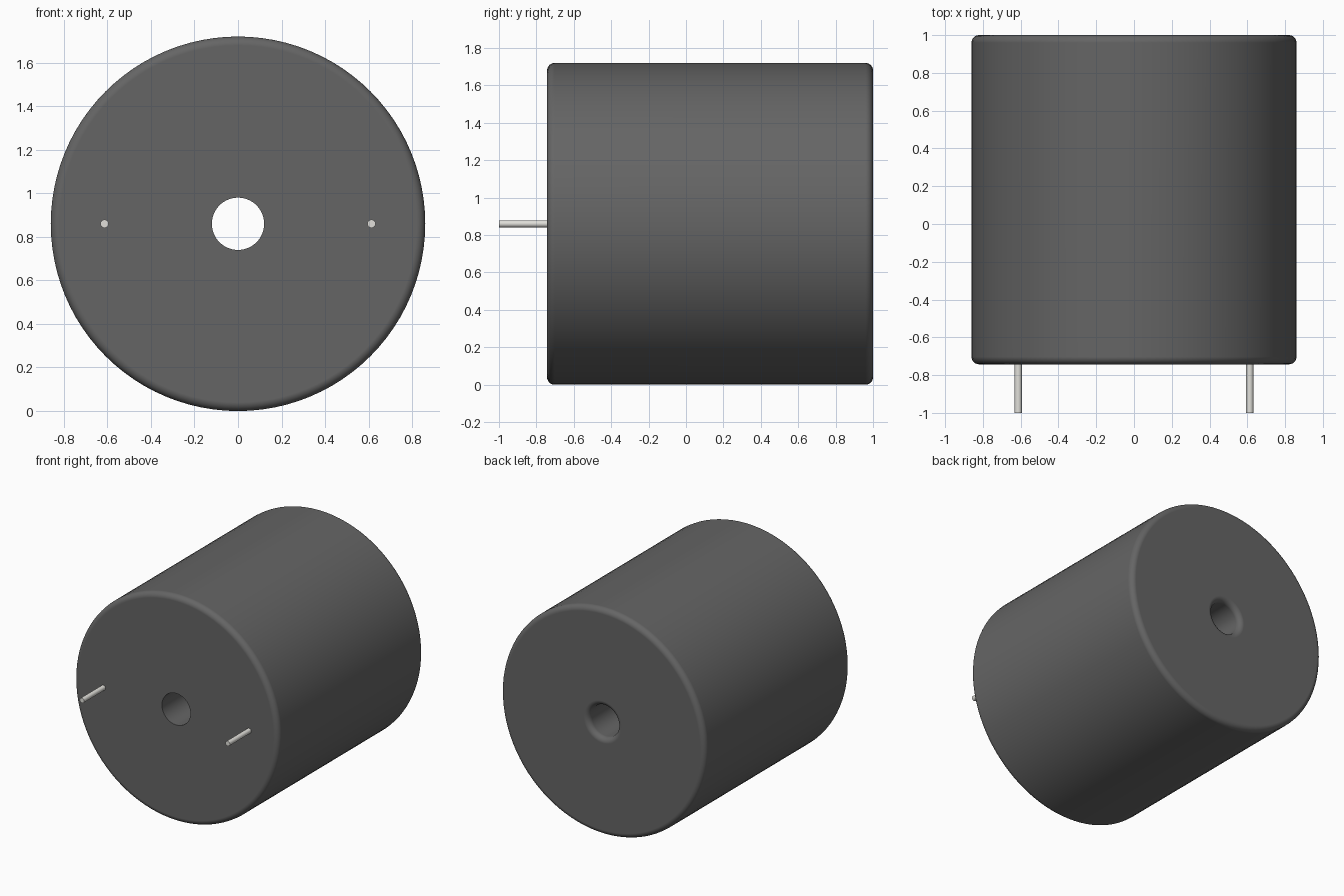
import bpy, bmesh
from math import sin, cos, pi, radians

if "Cube" in bpy.data.objects:
    bpy.data.objects.remove(bpy.data.objects["Cube"])

R, HOLE, FRONT, BACK, FIL = 0.86, 0.12, -0.743, 1.0, 0.04
AXIS_Z = R


def material(name, rgb):
    m = bpy.data.materials.new(name)
    m.diffuse_color = (*rgb, 1)
    m.use_nodes = True
    m.node_tree.nodes["Principled BSDF"].inputs["Base Color"].default_value = m.diffuse_color
    return m


def arc(cr, cy, radius, a0, a1, n=6):
    angles = [radians(a0 + (a1 - a0) * i / n) for i in range(n + 1)]
    return [(cr + radius * cos(a), cy + radius * sin(a)) for a in angles]


def lathe(name, profile, x, mat, sides, closed):
    """Revolve (radius, y) points about a line parallel to y."""
    bm = bmesh.new()
    rings = [[bm.verts.new((r * cos(2 * pi * i / sides), y, r * sin(2 * pi * i / sides)))
              for i in range(sides)] for r, y in profile]
    pairs = list(zip(rings, rings[1:]))
    if closed:
        pairs.append((rings[-1], rings[0]))
    else:
        bm.faces.new(rings[0])
        bm.faces.new(rings[-1])
    for a, b in pairs:
        for i in range(sides):
            j = (i + 1) % sides
            bm.faces.new((a[i], a[j], b[j], b[i]))
    bmesh.ops.recalc_face_normals(bm, faces=bm.faces)
    me = bpy.data.meshes.new(name)
    bm.to_mesh(me)
    bm.free()
    ob = bpy.data.objects.new(name, me)
    ob.location = (x, 0, AXIS_Z)
    bpy.context.collection.objects.link(ob)
    me.materials.append(mat)
    bpy.ops.object.select_all(action='DESELECT')
    ob.select_set(True)
    bpy.context.view_layer.objects.active = ob
    bpy.ops.object.shade_smooth_by_angle(angle=radians(30))
    # Keep the flat ends flat next to the fillets
    ob.modifiers.new("flat_ends", 'WEIGHTED_NORMAL').keep_sharp = True
    return ob


dark = material("dark_plastic", (0.13, 0.13, 0.13))
metal = material("pin_metal", (0.75, 0.74, 0.70))

# Round housing with a through hole, sharp at the front and rounded at the back
profile = [(HOLE, FRONT)]
profile += arc(R - FIL, FRONT + FIL, FIL, -90, 0)
profile += arc(R - FIL, BACK - FIL, FIL, 0, 90)
profile += arc(HOLE + FIL, BACK - FIL, FIL, 90, 180)
lathe("housing", profile, 0, dark, 96, True)

# Two contact pins
for side, x in (("left", -0.613), ("right", 0.613)):
    lathe(f"{side}_pin", [(0.019, -1.0), (0.019, FRONT + 0.01)], x, metal, 24, False)
